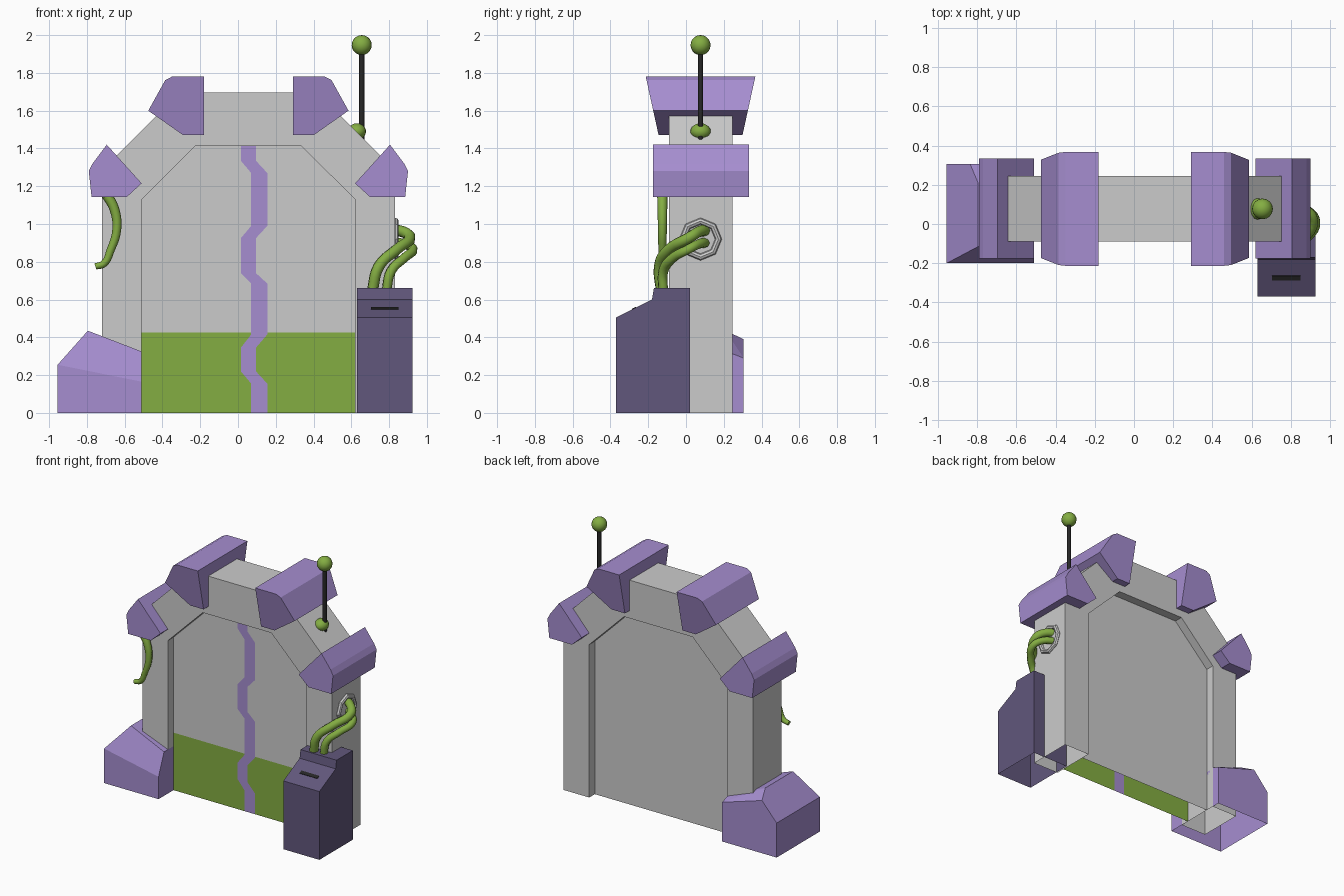
import bpy, bmesh, math
from mathutils import Vector

if "Cube" in bpy.data.objects:
    bpy.data.objects.remove(bpy.data.objects["Cube"])

CX, CY = 0.055, 0.077   # centre of the gate


def material(name, r, g, b):
    m = bpy.data.materials.new(name)
    m.diffuse_color = (r, g, b, 1)
    m.use_nodes = True
    m.node_tree.nodes["Principled BSDF"].inputs["Base Color"].default_value = m.diffuse_color
    return m


PURPLE = material("purple_stone", .38, .27, .63)
DARK = material("dark_purple", .12, .095, .2)
GREEN = material("green", .23, .42, .055)
BLACK = material("black_metal", .02, .02, .02)


def finish(bm, name, mat=None, open_bottom=False):
    bmesh.ops.recalc_face_normals(bm, faces=bm.faces)
    if open_bottom:
        low = [f for f in bm.faces if all(v.co.z < 1e-4 for v in f.verts)]
        bmesh.ops.delete(bm, geom=low, context='FACES')
    me = bpy.data.meshes.new(name)
    bm.to_mesh(me)
    bm.free()
    ob = bpy.data.objects.new(name, me)
    bpy.context.collection.objects.link(ob)
    if mat:
        me.materials.append(mat)
    return ob


def loft(name, a, b, mat=None, open_bottom=False):
    """Solid between two matching outlines."""
    bm = bmesh.new()
    va, vb = ([bm.verts.new(p) for p in ring] for ring in (a, b))
    bm.faces.new(va)
    bm.faces.new(vb[::-1])
    n = len(va)
    for i in range(n):
        j = (i + 1) % n
        bm.faces.new((va[i], vb[i], vb[j], va[j]))
    return finish(bm, name, mat, open_bottom)


def panel(name, pts, y, mat=None, back=False):
    bm = bmesh.new()
    f = bm.faces.new([bm.verts.new((x, y, z)) for x, z in pts])
    f.normal_update()
    if (f.normal.y > 0) != back:
        f.normal_flip()
    me = bpy.data.meshes.new(name)
    bm.to_mesh(me)
    bm.free()
    ob = bpy.data.objects.new(name, me)
    bpy.context.collection.objects.link(ob)
    if mat:
        me.materials.append(mat)


def smooth():
    bpy.ops.object.shade_smooth_by_angle(angle=math.radians(50))


def tube(name, pts, r, mat, end=1.0):
    cu = bpy.data.curves.new(name, 'CURVE')
    cu.dimensions = '3D'
    cu.bevel_depth, cu.bevel_resolution = r, 2
    cu.use_fill_caps, cu.resolution_u = True, 5
    sp = cu.splines.new('BEZIER')
    sp.bezier_points.add(len(pts) - 1)
    for i, (bp, p) in enumerate(zip(sp.bezier_points, pts)):
        bp.co = p
        bp.handle_left_type = bp.handle_right_type = 'AUTO'
        bp.radius = 1 + (end - 1) * i / (len(pts) - 1)
    cu.materials.append(mat)
    ob = bpy.data.objects.new(name, cu)
    bpy.context.collection.objects.link(ob)
    bpy.ops.object.select_all(action='DESELECT')
    bpy.context.view_layer.objects.active = ob
    ob.select_set(True)
    bpy.ops.object.convert(target='MESH')
    smooth()


def named(name, mat=None):
    ob = bpy.context.object
    ob.name = name
    if mat:
        ob.data.materials.append(mat)
    return ob


# Arch frame
half = [(-.72, 0), (-.72, 1.285), (-.31, 1.695)]
inner = [(-.225, 1.413), (-.51, 1.13), (-.51, 0)]
mir = lambda pts: [(2 * CX - x, z) for x, z in reversed(pts)]
arch = half + mir(half) + mir(inner) + inner
loft("arch_frame", [(x, -.09, z) for x, z in arch],
     [(x, .245, z) for x, z in arch], None, True)

# Door: front split by a zigzag crack into grey and green areas, plain back
FRONT, BACK, LEVEL = -.025, .18, .425
door = inner[::-1] + mir(inner[::-1])
panel("door_back", door, BACK, back=True)
zig = [(0, 1), (.155, 1), (.22, 0), (.345, 0), (.415, 1), (LEVEL, 1), (.685, 1), (.74, 0),
       (.925, 0), (.99, 1), (1.27, 1), (1.335, 0), (1.413, 0)]
left = [((.07 if h else .015), z) for z, h in zig]
right = [((.155 if h else .095), z) for z, h in zig]
panel("door_crack", left + right[::-1], FRONT, PURPLE)
for side, edge, pts in (("left", left, inner), ("right", right, mir(inner)[::-1])):
    x = pts[-1][0]
    panel("door_green_" + side, [(x, 0)] + edge[:6] + [(x, LEVEL)], FRONT, GREEN)
    panel("door_grey_" + side, [(x, LEVEL)] + edge[5:] + pts[:2], FRONT)

# Stone blocks, mirrored left and right
top = [(-.18, 1.47), (-.18, 1.78), (-.35, 1.78), (-.385, 1.762), (-.475, 1.6), (-.29, 1.47)]
shoulder = [(-.695, 1.42), (-.51, 1.215), (-.59, 1.142), (-.775, 1.142), (-.79, 1.28), (-.77, 1.32)]
for side, fn in (("left", lambda p: p), ("right", mir)):
    w = lambda z: .222 + .068 * (z - 1.47) / .31
    loft("top_block_" + side, [(x, CY - w(z), z) for x, z in fn(top)],
         [(x, CY + w(z), z) for x, z in fn(top)], PURPLE)
    loft("shoulder_block_" + side, [(x, -.176, z) for x, z in fn(shoulder)],
         [(x, .333, z) for x, z in fn(shoulder)], PURPLE)

# Faceted foot stone
bm = bmesh.new()
for p in [(-.955, -.2, 0), (-.51, -.2, 0), (-.51, .305, 0), (-.955, .305, 0),
          (-.955, -.2, .255), (-.51, -.2, .165), (-.795, -.115, .435), (-.51, -.136, .325),
          (-.795, .21, .435), (-.51, .215, .325), (-.835, .305, .39), (-.51, .305, .29),
          (-.955, .305, .255)]:
    bm.verts.new(p)
bmesh.ops.convex_hull(bm, input=bm.verts)
bmesh.ops.dissolve_limit(bm, angle_limit=math.radians(5), verts=bm.verts, edges=bm.edges)
finish(bm, "foot_stone", PURPLE, True)

# Control box with a slot on its slope
box = [(-.37, 0), (-.37, .505), (-.18, .6), (-.17, .66), (.02, .66), (.02, 0)]
loft("control_box", [(.63, y, z) for y, z in box], [(.925, y, z) for y, z in box], DARK, True)
bpy.ops.mesh.primitive_cube_add(size=1, location=(.777, -.275, .5535), rotation=(math.atan2(.095, .19), 0, 0))
named("box_slot", BLACK).scale = (.145, .025, .006)

# Cable port and cables
bpy.ops.mesh.primitive_torus_add(major_segments=8, minor_segments=8, major_radius=.095,
                                 minor_radius=.018, location=(.833, CY, .92),
                                 rotation=(0, math.pi / 2, 0))
named("cable_port")
tube("cable_upper", [(.80, .11, .965), (.87, .07, .96), (.91, .02, .93), (.84, -.09, .865),
                     (.745, -.14, .775), (.71, -.13, .64)], .03, GREEN)
tube("cable_lower", [(.80, .11, .90), (.88, .07, .895), (.925, .01, .865), (.88, -.07, .82),
                     (.81, -.12, .75), (.785, -.12, .64)], .026, GREEN)

# Hanging vine under the left shoulder
tube("vine", [(-.705, -.125, 1.17), (-.655, -.125, 1.08), (-.642, -.125, .97),
              (-.675, -.125, .86), (-.71, -.125, .79), (-.755, -.125, .775)], .028, GREEN, .6)

# Antenna
bpy.ops.mesh.primitive_cylinder_add(vertices=12, radius=.014, depth=.5, location=(.655, CY, 1.69))
named("antenna_rod", BLACK)
smooth()
for name, loc, s in (("antenna_tip", (.655, CY, 1.947), (.053, .053, .053)),
                     ("antenna_base", (.63, CY, 1.49), (.048, .054, .043))):
    bpy.ops.mesh.primitive_uv_sphere_add(segments=16, ring_count=10, radius=1, location=loc)
    named(name, GREEN).scale = s
    smooth()
